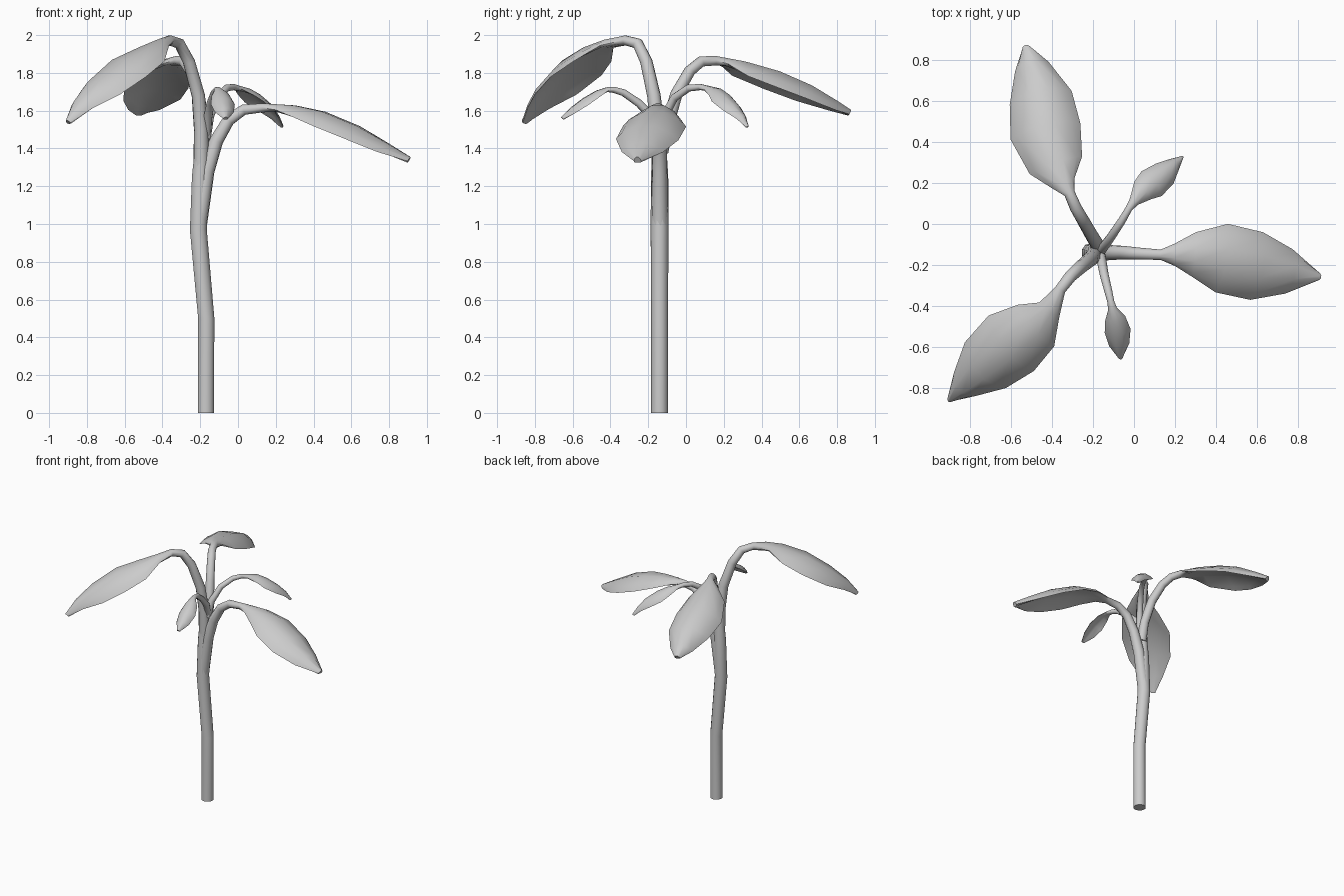
import bpy, bmesh, math
from mathutils import Vector

if "Cube" in bpy.data.objects:
    bpy.data.objects.remove(bpy.data.objects["Cube"])

SIDES = 10


def loft(name, stations, heading):
    """Skin rings along a path; station = (point, half width, half thickness, droop)."""
    bm = bmesh.new()
    rings = []
    pts = [s[0] for s in stations]
    side0 = Vector((heading[0], heading[1], 0)).normalized().cross(Vector((0, 0, 1)))
    for i, (p, w, t, droop) in enumerate(stations):
        tan = (pts[min(i + 1, len(pts) - 1)] - pts[max(i - 1, 0)]).normalized()
        side = (side0 - tan * side0.dot(tan)).normalized()
        up = side.cross(tan)
        ring = []
        for k in range(SIDES):
            a = 2 * math.pi * k / SIDES
            c, s = math.cos(a), math.sin(a)
            ring.append(bm.verts.new(p + side * w * c + up * (t * s - droop * c * c)))
        rings.append(ring)
    for a, b in zip(rings, rings[1:]):
        for k in range(SIDES):
            j = (k + 1) % SIDES
            bm.faces.new((a[k], a[j], b[j], b[k]))
    bm.faces.new(rings[0][::-1])
    bm.faces.new(rings[-1])
    bmesh.ops.recalc_face_normals(bm, faces=bm.faces)
    me = bpy.data.meshes.new(name)
    bm.to_mesh(me)
    bm.free()
    ob = bpy.data.objects.new(name, me)
    bpy.context.collection.objects.link(ob)
    bpy.context.view_layer.objects.active = ob
    bpy.ops.object.select_all(action='DESELECT')
    ob.select_set(True)
    bpy.ops.object.shade_smooth_by_angle(angle=math.radians(50))
    return ob


def leaf(name, r0, r1, stalk, blade, thick, droop=0.5):
    """Round tapering stalk that flattens into a drooping blade (x, y, z, half width)."""
    st = []
    for i, p in enumerate(stalk):
        r = r0 + (r1 - r0) * i / (len(stalk) - 1)
        st.append((Vector(p), r, r, 0))
    for i, (x, y, z, w) in enumerate(blade):
        t = (r1 + thick) / 2 if i == 0 else min(thick, w)
        st.append((Vector((x, y, z)), w, t, 0.2 * w if i == 0 else droop * w))
    loft(name, st, Vector(blade[-1][:3]) - Vector(blade[0][:3]))


# main stem
stem = [(-.17, 0, .045), (-.168, .5, .045), (-.21, .97, .047), (-.2, 1.25, .046), (-.19, 1.48, .032)]
loft("stem", [(Vector((x, -.14, z)), r, r, 0) for x, z, r in stem], (1, 0))

# three large leaves
leaf("large_leaf_front_left", .042, .027,
     [(-.195, -.14, 1.3), (-.195, -.15, 1.5), (-.21, -.17, 1.68), (-.26, -.21, 1.86),
      (-.31, -.255, 1.955), (-.36, -.32, 1.972)],
     [(-.415, -.42, 1.955, .06), (-.495, -.51, 1.925, .135), (-.63, -.61, 1.86, .175),
      (-.76, -.72, 1.745, .15), (-.845, -.80, 1.64, .08), (-.9, -.858, 1.54, .015)], .018)
leaf("large_leaf_right", .045, .025,
     [(-.208, -.14, 1.0), (-.165, -.14, 1.28), (-.115, -.14, 1.44), (-.05, -.14, 1.55),
      (.03, -.145, 1.605), (.13, -.15, 1.615)],
     [(.2, -.15, 1.615, .055), (.3, -.15, 1.615, .11), (.45, -.17, 1.585, .17),
      (.63, -.21, 1.51, .168), (.78, -.235, 1.42, .11), (.905, -.257, 1.34, .02)], .018, .42)
leaf("large_leaf_back", .036, .027,
     [(-.18, -.13, 1.38), (-.18, -.1, 1.52), (-.21, -.05, 1.69), (-.25, .02, 1.81),
      (-.285, .08, 1.86), (-.315, .15, 1.865)],
     [(-.345, .2, 1.86, .06), (-.385, .3, 1.85, .135), (-.44, .48, 1.8, .175),
      (-.465, .65, 1.725, .155), (-.505, .79, 1.64, .085), (-.528, .865, 1.59, .02)], .018)

# two small leaves
leaf("small_leaf_back_right", .026, .017,
     [(-.17, -.14, 1.45), (-.15, -.115, 1.57), (-.11, -.06, 1.67), (-.06, .015, 1.72), (-.025, .075, 1.725)],
     [(.0, .11, 1.72, .025), (.05, .17, 1.71, .06), (.1, .21, 1.68, .078),
      (.165, .26, 1.625, .065), (.205, .3, 1.57, .035), (.235, .326, 1.515, .008)], .01)
leaf("small_leaf_front", .026, .017,
     [(-.17, -.13, 1.45), (-.16, -.17, 1.56), (-.145, -.25, 1.64), (-.125, -.33, 1.695), (-.113, -.38, 1.71)],
     [(-.105, -.415, 1.712, .022), (-.09, -.47, 1.7, .05), (-.077, -.54, 1.66, .064),
      (-.07, -.605, 1.61, .05), (-.065, -.655, 1.56, .012)], .01)
